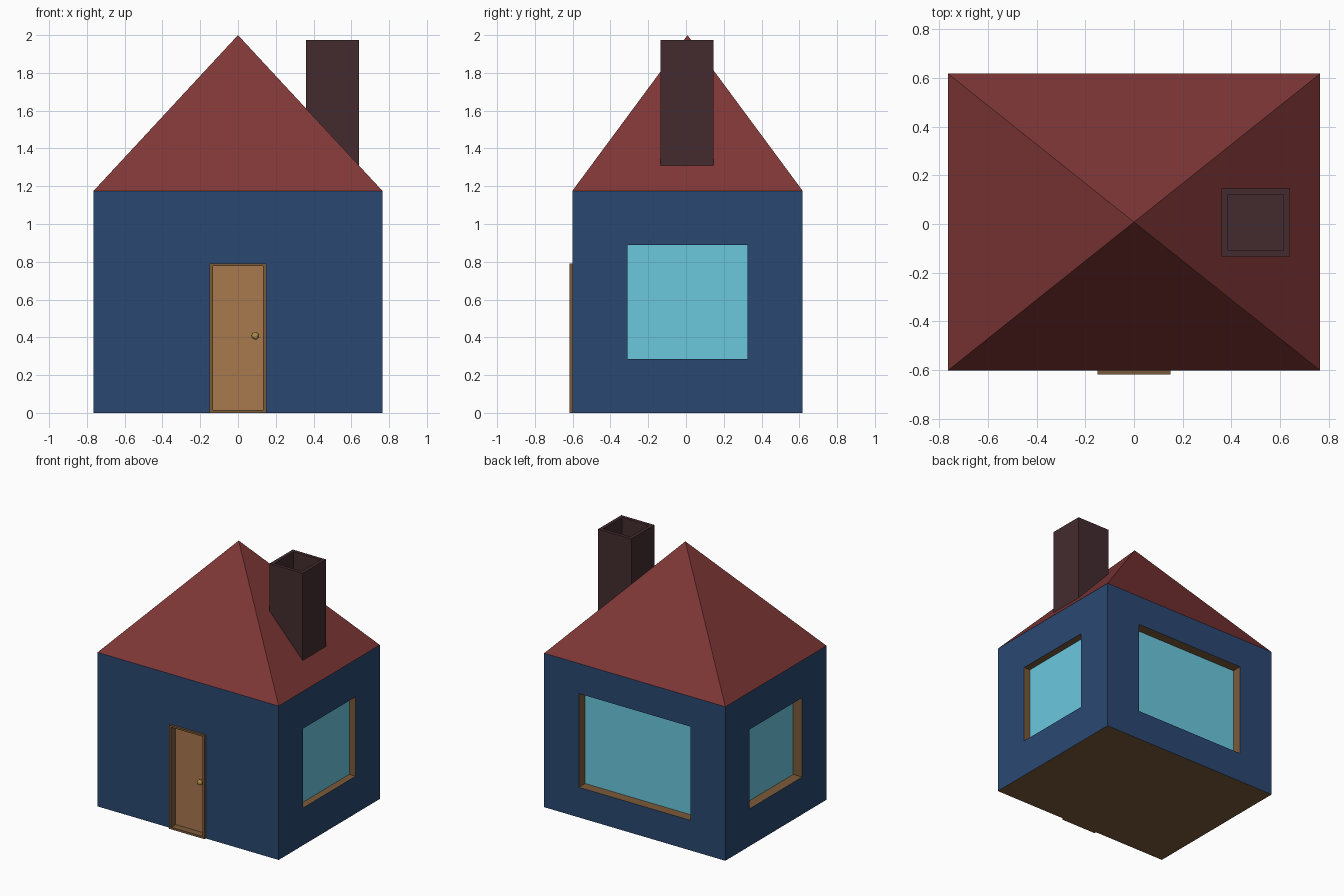
import bpy, bmesh
from math import pi
from mathutils import Matrix, Vector

if "Cube" in bpy.data.objects:
    bpy.data.objects.remove(bpy.data.objects["Cube"])

CY, HX, HY, WALL_H = 0.008, 0.765, 0.61, 1.175


def material(name, hex_code):
    def lin(c):
        c /= 255
        return c / 12.92 if c < 0.04045 else ((c + 0.055) / 1.055) ** 2.4
    m = bpy.data.materials.new(name)
    m.diffuse_color = [lin(int(hex_code[i:i + 2], 16)) for i in (0, 2, 4)] + [1]
    m.use_nodes = True
    m.node_tree.nodes["Principled BSDF"].inputs["Base Color"].default_value = m.diffuse_color
    return m


BLUE = material("wall_blue", "2A4872")
RED = material("roof_red", "803737")
DARK = material("chimney_brick", "442B2F")
TRIM = material("trim_brown", "7A5A3A")
DOOR = material("door_wood", "A9784E")
GLASS = material("glass", "6BC8DE")
BRASS = material("brass", "B08A4A")


def finish(name, bm, mats):
    me = bpy.data.meshes.new(name)
    bm.to_mesh(me)
    bm.free()
    for m in mats:
        me.materials.append(m)
    ob = bpy.data.objects.new(name, me)
    bpy.context.collection.objects.link(ob)
    return ob


def recessed_panel(name, side, outer, hole, dist, depth, mats, skirt=0):
    """Flat face with a rectangular recess; rects are (u0, u1, z0, z1)."""
    bm = bmesh.new()
    place = Matrix.Translation((0, CY, 0)) @ Matrix.Rotation(side * pi / 2, 4, 'Z')

    def ring(r, y):
        corners = ((r[0], r[2]), (r[1], r[2]), (r[1], r[3]), (r[0], r[3]))
        return [bm.verts.new(place @ Vector((u, y, z))) for u, z in corners]

    def bridge(a, b, mat):
        for i in range(4):
            j = (i + 1) % 4
            bm.faces.new((a[i], a[j], b[j], b[i])).material_index = mat

    o, h, b = ring(outer, -dist), ring(hole, -dist), ring(hole, -dist + depth)
    bridge(o, h, 0)
    bridge(h, b, 1)
    bm.faces.new(b).material_index = 2
    if skirt:
        bridge(ring(outer, -dist + skirt), o, 0)
    return finish(name, bm, mats)


# Walls with recessed openings
long_wall, short_wall = (-HX, HX, 0, WALL_H), (-HY, HY, 0, WALL_H)
side_window, back_window = (-0.317, 0.317, 0.285, 0.89), (-0.472, 0.472, 0.23, 0.945)
window_mats = (BLUE, TRIM, GLASS)
recessed_panel("front_wall", 0, long_wall, (-0.142, 0.142, 0.008, 0.785), HY, 0.08, (BLUE, TRIM, TRIM))
recessed_panel("right_wall", 1, short_wall, side_window, HX, 0.053, window_mats)
recessed_panel("back_wall", 2, long_wall, back_window, HY, 0.076, window_mats)
recessed_panel("left_wall", 3, short_wall, side_window, HX, 0.076, window_mats)

# Door set into its projecting frame
recessed_panel("door", 0, (-0.15, 0.15, 0, 0.792), (-0.132, 0.132, 0.016, 0.778),
               HY + 0.016, 0.055, (TRIM, TRIM, DOOR), skirt=0.05)

# Door knob with stem
bm = bmesh.new()
bmesh.ops.create_uvsphere(bm, u_segments=12, v_segments=8, radius=0.02,
                          matrix=Matrix.Translation((0.092, -0.592, 0.408)))
bmesh.ops.create_cone(bm, cap_ends=True, segments=12, radius1=0.01, radius2=0.01, depth=0.04,
                      matrix=Matrix.Translation((0.092, -0.575, 0.408)) @ Matrix.Rotation(pi / 2, 4, 'X'))
finish("door_knob", bm, [BRASS])

# Floor
bm = bmesh.new()
base = [(-HX, CY - HY, 0), (-HX, CY + HY, 0), (HX, CY + HY, 0), (HX, CY - HY, 0)]
bm.faces.new([bm.verts.new(c) for c in base])
finish("floor", bm, [TRIM])

# Pyramid roof
bm = bmesh.new()
eave = [bm.verts.new((x, y, WALL_H)) for x, y, _ in base]
apex = bm.verts.new((0, CY, 2))
bm.faces.new(eave)
for i in range(4):
    bm.faces.new((eave[(i + 1) % 4], eave[i], apex))
finish("roof", bm, [RED])

# Hollow chimney
bm = bmesh.new()
bmesh.ops.create_cube(bm, size=1, matrix=Matrix.Translation((0.5, 0.006, 1.6125))
                      @ Matrix.Diagonal((0.28, 0.28, 0.725, 1)))
bm.normal_update()
top = max(bm.faces, key=lambda f: f.calc_center_median().z)
bmesh.ops.inset_region(bm, faces=[top], thickness=0.036)
flue = bmesh.ops.extrude_face_region(bm, geom=[top])
bmesh.ops.delete(bm, geom=[top], context='FACES_ONLY')
bmesh.ops.translate(bm, vec=(0, 0, -0.375),
                    verts=[v for v in flue["geom"] if isinstance(v, bmesh.types.BMVert)])
bmesh.ops.recalc_face_normals(bm, faces=bm.faces)
finish("chimney", bm, [DARK])
